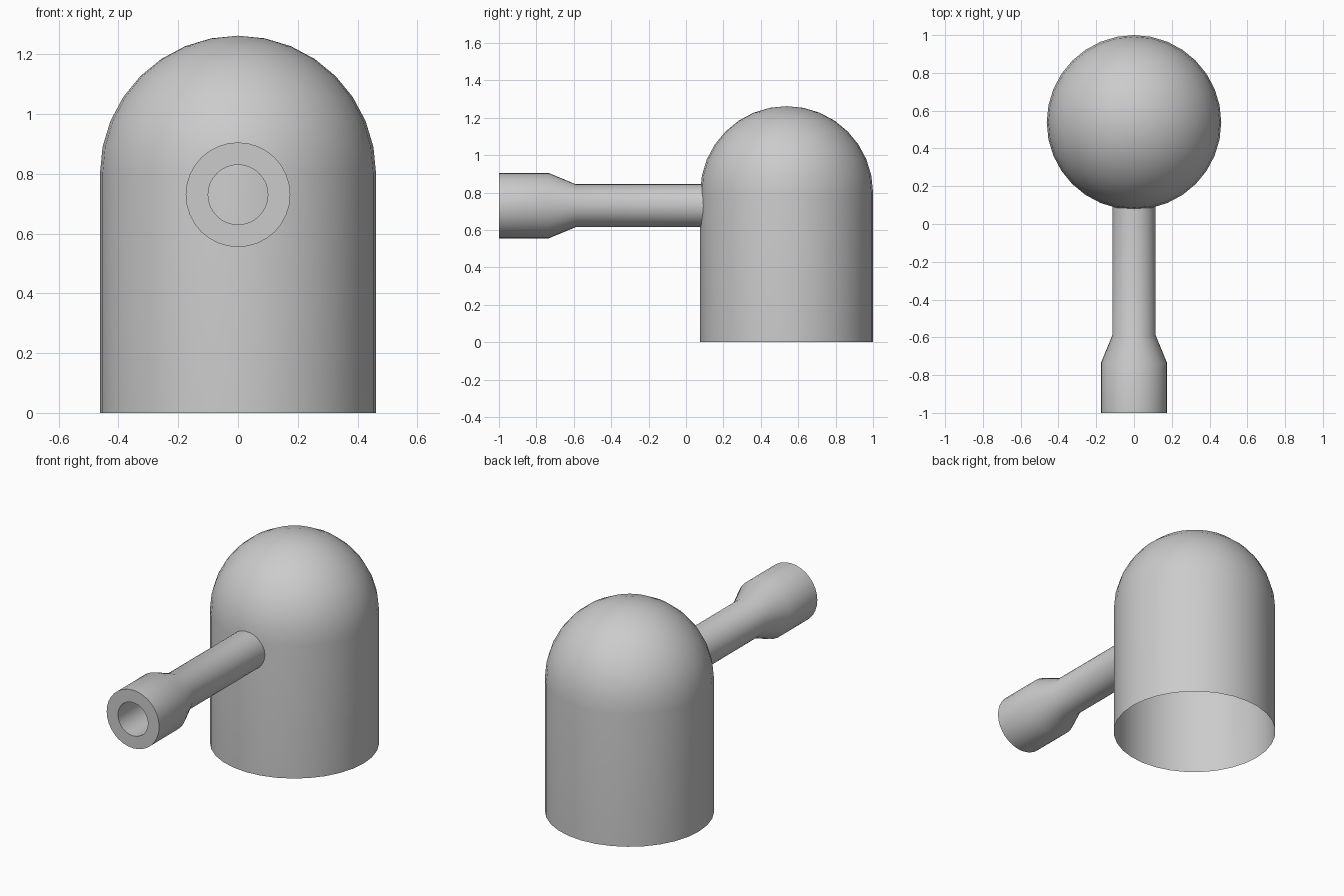
import bpy
import bmesh
import math
from mathutils import Matrix, Vector

cube = bpy.data.objects.get("Cube")
if cube:
    bpy.data.objects.remove(cube, do_unlink=True)

SIDES = 32

grey = bpy.data.materials.new("plain_grey")
colour = (0.6, 0.6, 0.6, 1)
grey.diffuse_color = colour
grey.use_nodes = True
grey.node_tree.nodes["Principled BSDF"].inputs["Base Color"].default_value = colour


def lathe(name, profile, matrix, sides=SIDES):
    """Spin a (radius, height) profile around z, then place it."""
    bm = bmesh.new()
    verts = [bm.verts.new((r, 0, h)) for r, h in profile]
    edges = [bm.edges.new(pair) for pair in zip(verts, verts[1:])]
    bmesh.ops.spin(bm, geom=verts + edges, cent=(0, 0, 0), axis=(0, 0, 1),
                   angle=math.tau, steps=sides, use_duplicate=False)
    bmesh.ops.remove_doubles(bm, verts=bm.verts, dist=0.0005)
    bmesh.ops.recalc_face_normals(bm, faces=bm.faces)
    # An open shell must face away from its own axis
    outer = max(bm.faces, key=lambda f: f.calc_center_median().xy.length)
    if outer.normal.dot(Vector((*outer.calc_center_median().xy, 0))) < 0:
        bmesh.ops.reverse_faces(bm, faces=bm.faces)
    bm.transform(matrix)
    mesh = bpy.data.meshes.new(name)
    bm.to_mesh(mesh)
    bm.free()
    mesh.materials.append(grey)
    obj = bpy.data.objects.new(name, mesh)
    bpy.context.collection.objects.link(obj)
    bpy.ops.object.select_all(action="DESELECT")
    obj.select_set(True)
    bpy.context.view_layer.objects.active = obj
    bpy.ops.object.shade_smooth_by_angle(angle=math.radians(30))
    return obj


# Domed body: thin shell, open underneath
radius, wall_height, rings = 0.462, 0.80, SIDES // 4
dome = [(radius * math.cos(a), wall_height + radius * math.sin(a))
        for a in (i * math.pi / 2 / rings for i in range(rings + 1))]
lathe("domed_body", [(radius, 0)] + dome, Matrix.Translation((0, 0.538, 0)))

# Hollow barrel with a flared muzzle, pointing forward from the body wall
barrel = [(0.10, 0.10), (0.115, 0.10), (0.115, -0.59), (0.175, -0.735),
          (0.175, -1.0), (0.10, -1.0), (0.10, 0.10)]
lathe("barrel", barrel,
      Matrix.Translation((0, 0, 0.73)) @ Matrix.Rotation(-math.pi / 2, 4, "X"))
